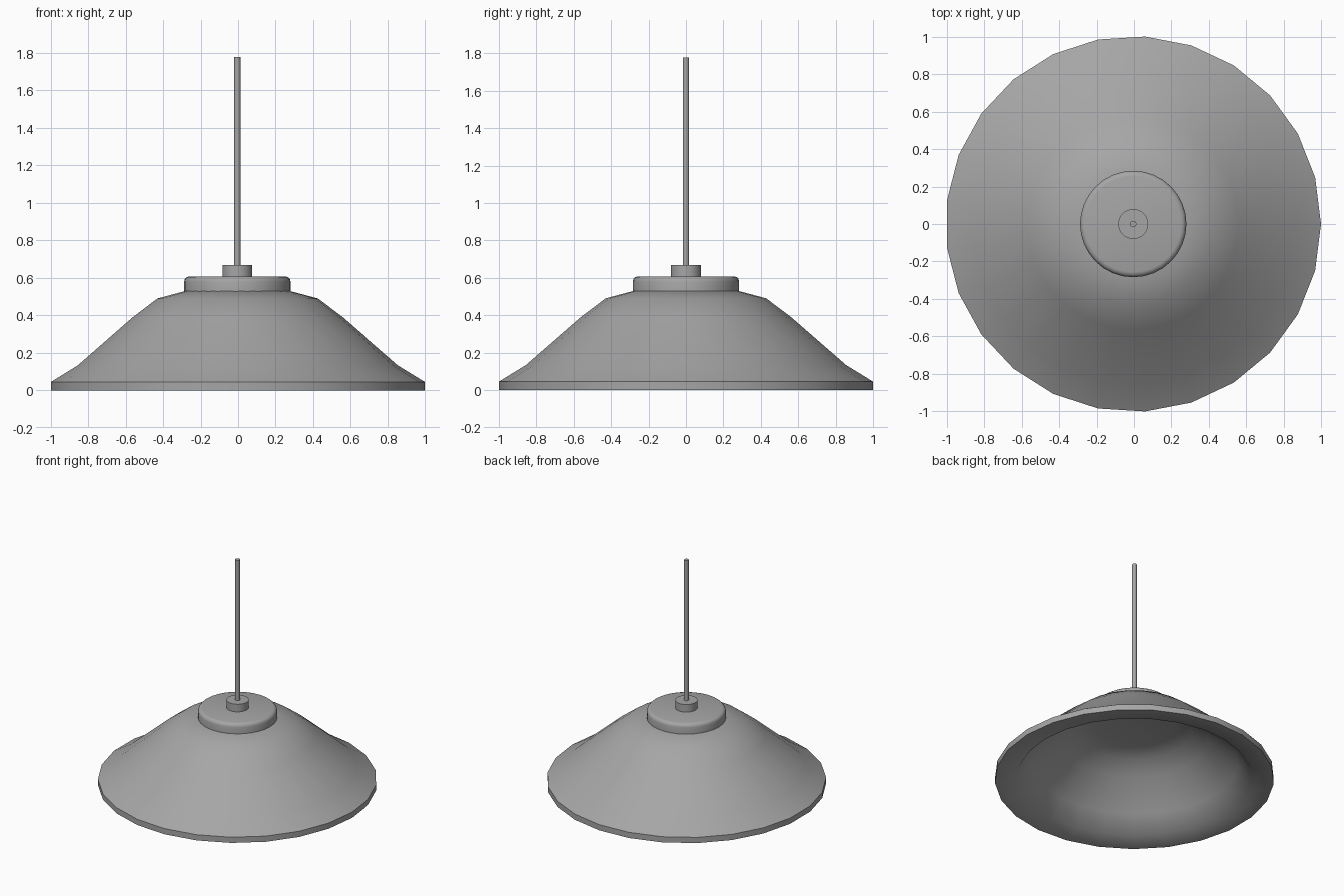
import bpy, bmesh, math
from mathutils import Matrix

cube = bpy.data.objects.get("Cube")
if cube:
    bpy.data.objects.remove(cube, do_unlink=True)

CENTRE_X = -0.004  # odd-sided rim: shift so its extents are centred

grey = bpy.data.materials.new("satin_grey")
grey.use_nodes = True
colour = (0.38, 0.38, 0.38, 1)
grey.diffuse_color = colour
grey.node_tree.nodes["Principled BSDF"].inputs["Base Color"].default_value = colour


def lathe(name, profile, sides, angle=40):
    """Spin a (radius, height) profile that starts and ends on the axis."""
    bm = bmesh.new()
    verts = [bm.verts.new((r, 0, z)) for r, z in profile]
    edges = [bm.edges.new(pair) for pair in zip(verts, verts[1:])]
    bmesh.ops.spin(bm, geom=verts + edges, cent=(0, 0, 0), axis=(0, 0, 1),
                   angle=math.tau, steps=sides, use_duplicate=False)
    bmesh.ops.remove_doubles(bm, verts=bm.verts[:], dist=0.0005)
    bmesh.ops.recalc_face_normals(bm, faces=bm.faces[:])
    bmesh.ops.transform(bm, matrix=Matrix.Translation((CENTRE_X, 0, 0)), verts=bm.verts[:])
    mesh = bpy.data.meshes.new(name)
    bm.to_mesh(mesh)
    bm.free()
    mesh.materials.append(grey)
    obj = bpy.data.objects.new(name, mesh)
    bpy.context.collection.objects.link(obj)
    bpy.ops.object.select_all(action="DESELECT")
    obj.select_set(True)
    bpy.context.view_layer.objects.active = obj
    bpy.ops.object.shade_smooth_by_angle(angle=math.radians(angle))
    return obj


# Shade: outer bell, upright rim, sloping lip and hollow underside
outer = [(0, 0.53), (0.28, 0.53), (0.43, 0.49), (0.565, 0.388), (0.858, 0.133), (1.002, 0.045)]
inner = [(1.002, 0), (0.84, 0.02), (0.745, 0.145), (0.53, 0.33), (0.42, 0.41), (0.28, 0.44), (0, 0.44)]
lathe("shade", outer + inner, 25, angle=55)

# Cap with a tightly rounded top edge
R, TOP, BEVEL = 0.284, 0.608, 0.028
arc = [(R - BEVEL + BEVEL * math.cos(a), TOP - BEVEL + BEVEL * math.sin(a))
       for a in (math.radians(30 * i) for i in range(4))]
lathe("cap", [(0, 0.525), (R, 0.525)] + arc + [(0, TOP)], 32)

# Collar and hanging rod
for name, radius, low, high, sides in (("collar", 0.08, 0.60, 0.668, 32),
                                       ("hanging_rod", 0.017, 0.66, 1.778, 16)):
    lathe(name, [(0, low), (radius, low), (radius, high), (0, high)], sides)
